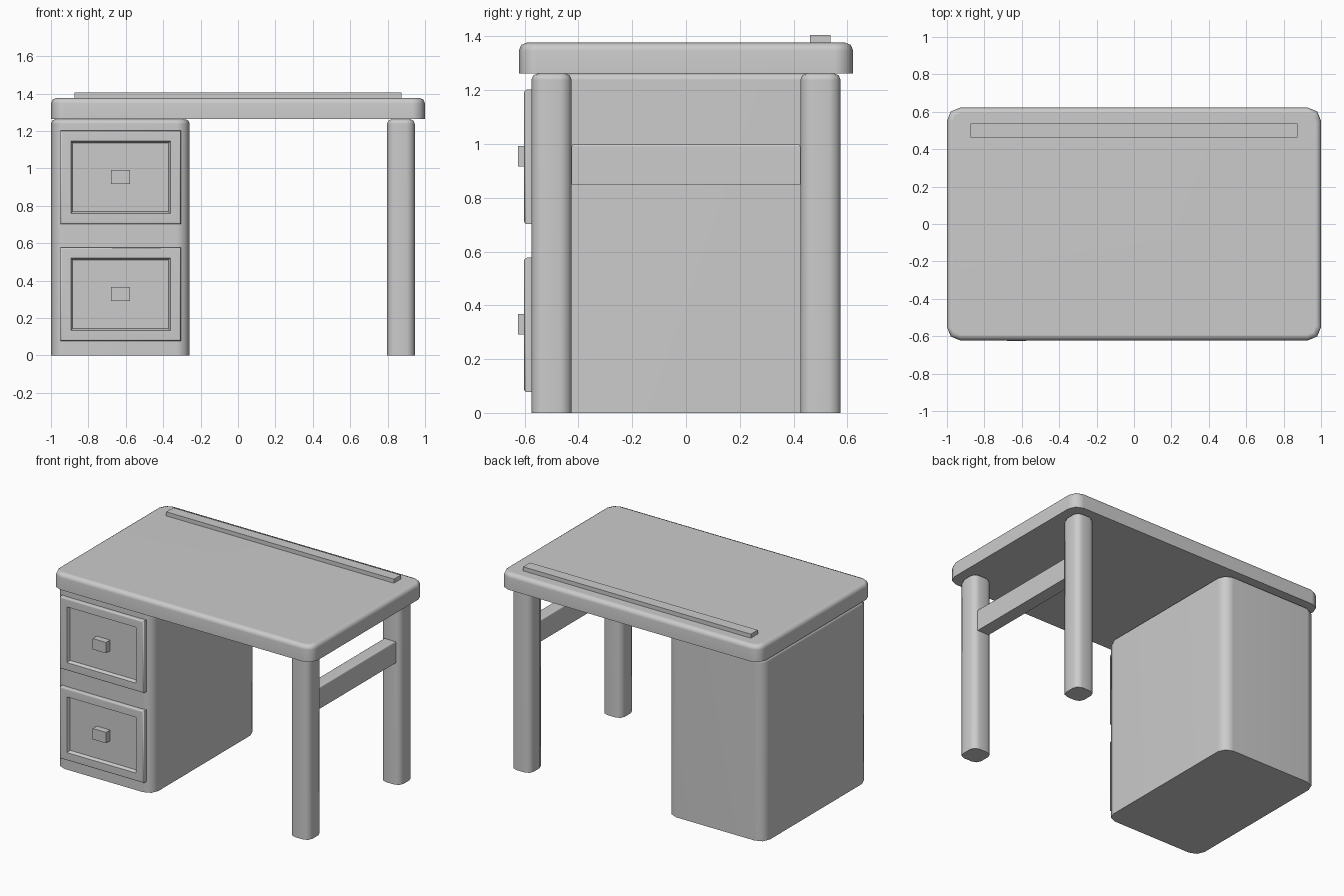
import bpy, bmesh, math
from mathutils import Vector

if "Cube" in bpy.data.objects:
    bpy.data.objects.remove(bpy.data.objects["Cube"], do_unlink=True)

# Single plain grey finish
grey = bpy.data.materials.new("plain grey")
grey.use_nodes = True
grey.diffuse_color = (0.6, 0.6, 0.6, 1)
grey.node_tree.nodes["Principled BSDF"].inputs["Base Color"].default_value = grey.diffuse_color


def box_mesh(lo, hi):
    """A bmesh box between two opposite corners."""
    lo, hi = Vector(lo), Vector(hi)
    bm = bmesh.new()
    bmesh.ops.create_cube(bm, size=1)
    bmesh.ops.scale(bm, vec=hi - lo, verts=bm.verts)
    bmesh.ops.translate(bm, vec=(lo + hi) / 2, verts=bm.verts)
    return bm


def bevel(bm, edges, width, segments):
    bmesh.ops.bevel(bm, geom=edges, offset=width, segments=segments,
                    profile=0.5, affect="EDGES", clamp_overlap=True)


def rim(bm, axis, value):
    """Edges lying wholly in the plane axis = value."""
    return [e for e in bm.edges if all(abs(v.co[axis] - value) < 1e-4 for v in e.verts)]


def finish(name, bm, smooth=True):
    mesh = bpy.data.meshes.new(name)
    bm.to_mesh(mesh)
    bm.free()
    mesh.materials.append(grey)
    ob = bpy.data.objects.new(name, mesh)
    bpy.context.collection.objects.link(ob)
    if smooth:
        bpy.ops.object.select_all(action="DESELECT")
        ob.select_set(True)
        bpy.context.view_layer.objects.active = ob
        bpy.ops.object.shade_smooth_by_angle(angle=math.radians(50))
        ob.modifiers.new("even shading", "WEIGHTED_NORMAL").keep_sharp = True
    return ob


def rounded_block(name, lo, hi, corner, top):
    """Box with rounded upright corners and a softened top edge."""
    bm = box_mesh(lo, hi)
    upright = [e for e in bm.edges if abs(e.verts[0].co.z - e.verts[1].co.z) > 1e-4]
    bevel(bm, upright, corner, 2)
    bevel(bm, rim(bm, 2, hi[2]), top, 2)
    return finish(name, bm)


def drawer(label, z):
    """Drawer front with a sunken panel and a square knob; z is its lower edge."""
    front = -0.602
    bm = box_mesh((-0.95, front, z), (-0.305, -0.57, z + 0.5))
    face = min(bm.faces, key=lambda f: f.calc_center_median().y)
    outer_rim = list(face.edges)
    bmesh.ops.inset_region(bm, faces=[face], thickness=0.08)
    bmesh.ops.inset_region(bm, faces=[face], thickness=0.014, depth=-0.022)
    bevel(bm, outer_rim, 0.01, 2)
    finish(label + "_drawer_front", bm)
    knob = box_mesh((-0.68, -0.625, z + 0.215), (-0.577, -0.575, z + 0.29))
    finish(label + "_drawer_knob", knob, smooth=False)


# Desk top and the pencil rail along its back
rounded_block("desk_top", (-1, -0.622, 1.263), (1, 0.622, 1.377), 0.07, 0.03)
finish("pencil_rail", box_mesh((-0.875, 0.462, 1.37), (0.875, 0.538, 1.405)), smooth=False)

# Drawer cabinet on the right side
rounded_block("cabinet", (-1, -0.575, 0), (-0.258, 0.575, 1.263), 0.07, 0.025)
drawer("lower", 0.077)
drawer("upper", 0.702)

# Legs on the left side, joined by a crossbar
for label, y in (("front", -0.5), ("back", 0.5)):
    rounded_block(label + "_leg", (0.797, y - 0.075, 0), (0.945, y + 0.075, 1.263), 0.042, 0.025)
bar = box_mesh((0.828, -0.425, 0.85), (0.917, 0.425, 1.0))
bevel(bar, rim(bar, 2, 1.0), 0.01, 2)
finish("crossbar", bar)
